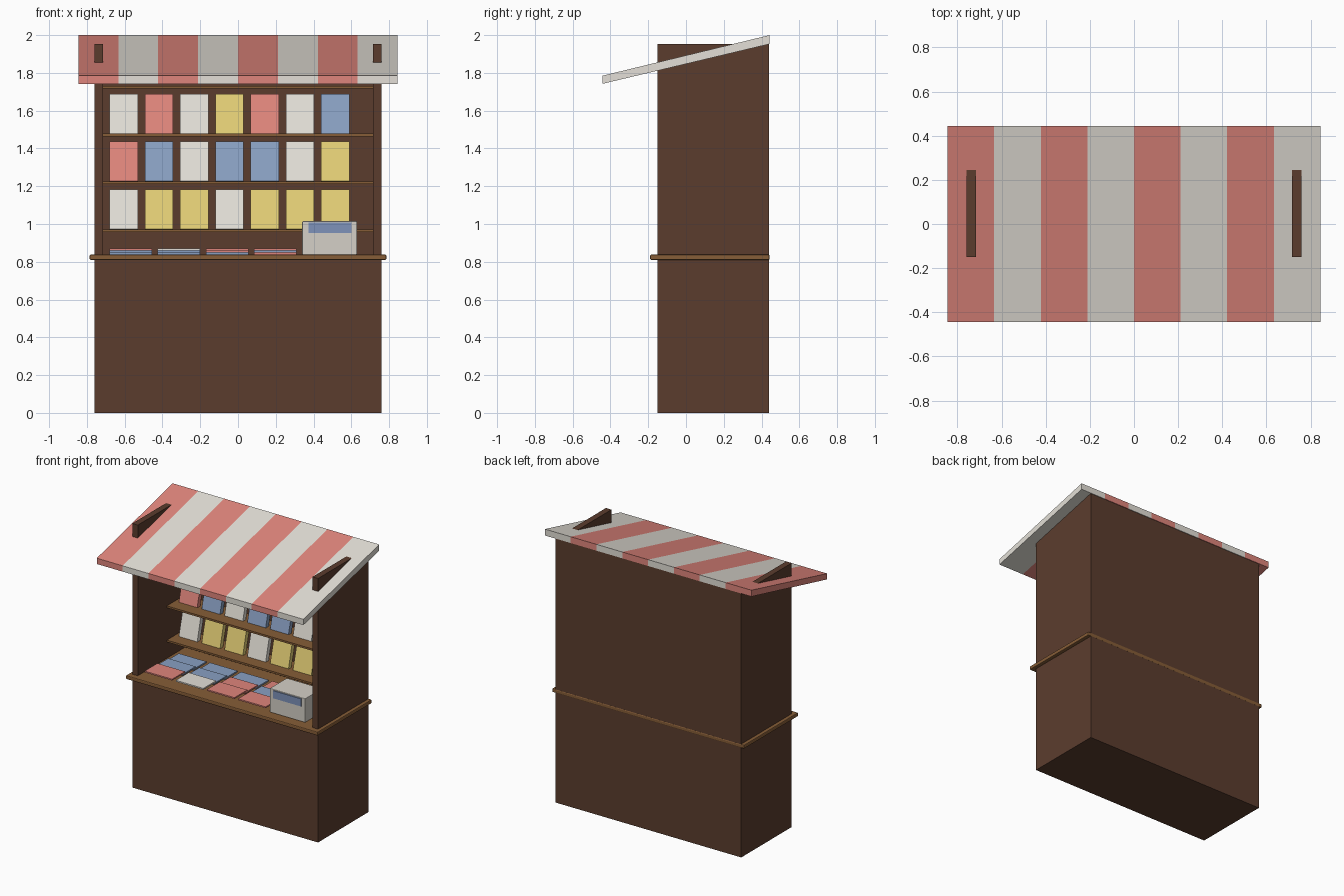
import bpy, bmesh, math
from mathutils import Matrix, Vector

cube = bpy.data.objects.get("Cube")
if cube:
    bpy.data.objects.remove(cube, do_unlink=True)


def material(name, rgb):
    m = bpy.data.materials.new(name)
    m.use_nodes = True
    m.diffuse_color = (*rgb, 1)
    m.node_tree.nodes["Principled BSDF"].inputs["Base Color"].default_value = (*rgb, 1)
    return m


brown = material("dark brown wood", (0.105, 0.046, 0.027))
trim = material("light brown wood", (0.24, 0.11, 0.038))
white = material("cream white", (0.77, 0.74, 0.68))
red = material("soft red", (0.74, 0.235, 0.2))
yellow = material("soft yellow", (0.77, 0.62, 0.18))
blue = material("soft blue", (0.25, 0.35, 0.54))
grey = material("register grey", (0.66, 0.63, 0.57))
screen = material("screen blue", (0.21, 0.29, 0.49))
paint = {"W": white, "R": red, "Y": yellow, "B": blue}


def link(name, bm, mats):
    bmesh.ops.recalc_face_normals(bm, faces=bm.faces)
    mesh = bpy.data.meshes.new(name)
    bm.to_mesh(mesh)
    bm.free()
    for m in mats:
        mesh.materials.append(m)
    ob = bpy.data.objects.new(name, mesh)
    bpy.context.collection.objects.link(ob)
    return ob


def box(name, mat, x, y, z, bevel=0.0, tilt=0.0):
    """Box from ranges, optionally leaned back about its lower front edge."""
    bm = bmesh.new()
    size = Vector((x[1] - x[0], y[1] - y[0], z[1] - z[0]))
    bmesh.ops.create_cube(bm, size=1, matrix=Matrix.Translation(size / 2) @ Matrix.Diagonal((*size, 1)))
    lean = Matrix.Rotation(-tilt, 4, "X")
    bmesh.ops.transform(bm, matrix=Matrix.Translation((x[0], y[0], z[0])) @ lean, verts=bm.verts)
    ob = link(name, bm, [mat])
    if bevel:
        mod = ob.modifiers.new("soft edges", "BEVEL")
        mod.width = bevel
        mod.segments = 2
    return ob


# Stall body
FRONT, BACK = -0.15, 0.44
box("counter_base", brown, (-0.76, 0.76), (FRONT, BACK), (0, 0.815))
box("counter_top", trim, (-0.785, 0.785), (-0.19, BACK + 0.002), (0.81, 0.838), bevel=0.006)
for name, x in (("right_wall", (-0.76, -0.715)), ("left_wall", (0.715, 0.76))):
    box(name, brown, x, (FRONT, BACK), (0.835, 1.952))
box("back_panel", brown, (-0.716, 0.716), (0.4, BACK), (0.835, 1.952))

# Shelves
SHELVES = (0.972, 1.225, 1.478, 1.731)
for i, z in enumerate(SHELVES):
    box(f"shelf_{i + 1}", trim, (-0.716, 0.716), (0.19, 0.401), (z - 0.014, z))

# Books leaning on the shelves
ROWS = ("WYYWYYY", "RBWBBWY", "WRWYRWB")
for r, row in enumerate(ROWS):
    for c, key in enumerate(row):
        x = -0.68 + c * 0.1867
        box(f"book_{r + 1}_{c + 1}", paint[key], (x, x + 0.15), (0.28, 0.315),
            (SHELVES[r] + 0.002, SHELVES[r] + 0.217), tilt=math.radians(14))

# Magazines fanned out on the counter, front row on top
COLUMNS = ("RBB", "WBB", "RRB", "RBR")
for c, column in enumerate(COLUMNS):
    x = -0.68 + c * 0.255
    for r, key in enumerate(column):
        y = -0.12 + r * 0.125
        z = 0.861 - r * 0.011
        box(f"magazine_{c + 1}_{r + 1}", paint[key], (x, x + 0.225), (y, y + 0.15), (z, z + 0.01))

# Cash register
box("register_body", grey, (0.34, 0.63), (-0.115, 0.085), (0.838, 1.015), bevel=0.004)
box("register_screen", screen, (0.372, 0.6), (-0.122, -0.113), (0.952, 1.008))

# Striped sloping awning
STRIPES = 8
bm = bmesh.new()
profile = ((-0.443, 1.742), (0.443, 1.953), (0.443, 2.0), (-0.443, 1.785))
loops = []
for i in range(STRIPES + 1):
    x = -0.845 + 1.69 * i / STRIPES
    loops.append([bm.verts.new((x, y, z)) for y, z in profile])
for i in range(STRIPES):
    a, b = loops[i], loops[i + 1]
    for k in range(4):
        n = (k + 1) % 4
        bm.faces.new((a[k], a[n], b[n], b[k])).material_index = i % 2
bm.faces.new(loops[0]).material_index = 0
bm.faces.new(loops[-1]).material_index = 1
link("awning", bm, [red, white])
